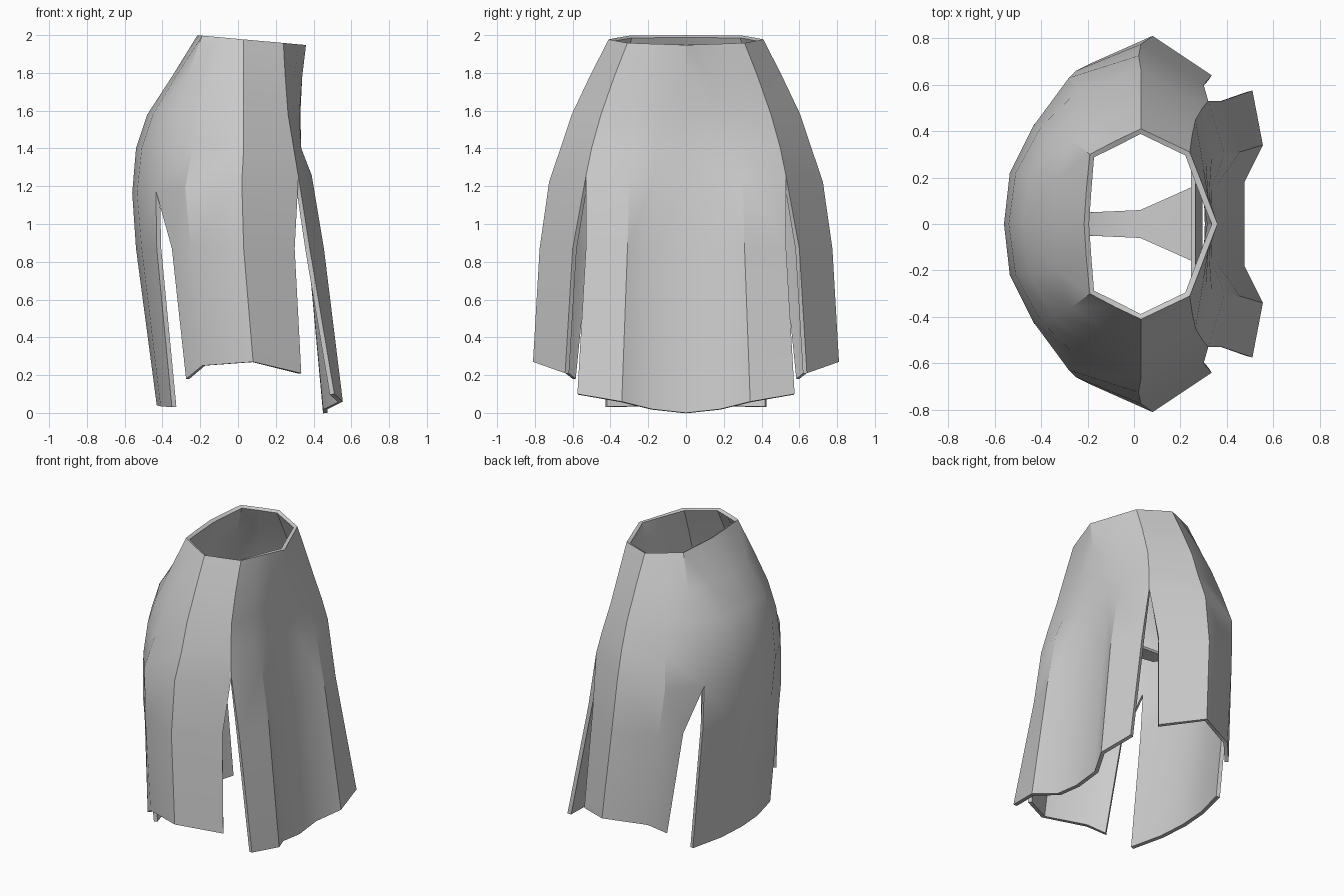
import bpy, bmesh, math

if "Cube" in bpy.data.objects:
    bpy.data.objects.remove(bpy.data.objects["Cube"])

cloth = bpy.data.materials.new("grey_cloth")
cloth.diffuse_color = (0.6, 0.6, 0.6, 1)
cloth.use_nodes = True
cloth.node_tree.nodes["Principled BSDF"].inputs["Base Color"].default_value = cloth.diffuse_color


def finish(name, bm, thickness):
    """Mirror the half shell across y = 0, thicken it inward, smooth by angle."""
    me = bpy.data.meshes.new(name)
    bm.to_mesh(me)
    bm.free()
    me.materials.append(cloth)
    ob = bpy.data.objects.new(name, me)
    bpy.context.collection.objects.link(ob)
    mir = ob.modifiers.new("mirror", 'MIRROR')
    mir.use_axis = (False, True, False)
    mir.merge_threshold = 0.001
    sol = ob.modifiers.new("thickness", 'SOLIDIFY')
    sol.thickness = thickness
    sol.offset = -1
    bpy.ops.object.select_all(action='DESELECT')
    ob.select_set(True)
    bpy.context.view_layer.objects.active = ob
    for m in ("mirror", "thickness"):
        bpy.ops.object.modifier_apply(modifier=m)
    bpy.ops.object.shade_smooth_by_angle(angle=math.radians(28))
    return ob


def strip(bm, top, bottom):
    for i in range(len(top) - 1):
        bm.faces.new((top[i], bottom[i], bottom[i + 1], top[i + 1]))


# Half cross-sections of the hips, front centre to back centre: (x, y)
waist = [(.36, 0), (.321, .1), (.283, .2), (.24, .31), (.03, .41),
         (-.08, .358), (-.19, .3), (-.205, .15), (-.215, 0)]
hip_high = [(.34, 0), (.32, .12), (.3, .24), (.25, .38), (.03, .51),
            (-.14, .45), (-.27, .36), (-.33, .2), (-.35, 0)]
hip_mid = [(.33, 0), (.325, .14), (.31, .27), (.265, .45), (.03, .605),
           (-.2, .52), (-.35, .4), (-.45, .22), (-.48, 0)]
hip_low = [(.335, 0), (.335, .16), (.335, .29), (.295, .5), (.03, .665),
           (-.24, .575), (-.4, .42), (-.51, .22), (-.54, 0)]
slit_top = [(.36, 0), (.36, .17), (.39, .3), (.32, .53), (.02, .725),
            (-.28, .63), (-.435, .42), (-.535, .22), (-.56, 0)]

# Lower panels: first column in the slit row, thigh points (x, y), hem points (x, y, z)
panels = [
    (0, [(.395, 0), (.395, .17), (.455, .31), (.38, .53)],
     [(.475, 0, .0), (.475, .18, .02), (.555, .34, .06), (.51, .575, .1)]),
    (3, [(.3, .6), (.03, .775), (-.25, .66), (-.35, .53)],
     [(.335, .64, .21), (.08, .81, .27), (-.19, .69, .25), (-.275, .6, .18)]),
    (6, [(-.43, .43), (-.51, .21), (-.54, 0)],
     [(-.35, .425, .03), (-.41, .2, .035), (-.43, 0, .04)]),
]

# Skirt: one shell above, three kinds of hanging panel below the slits
bm = bmesh.new()
rows = []
for pts, z, tilt in ((waist, 1.98, -.09), (hip_high, 1.78, 0), (hip_mid, 1.58, 0),
                     (hip_low, 1.4, 0), (slit_top, 1.22, .1)):
    rows.append([bm.verts.new((x, y, z + tilt * x)) for x, y in pts])
for a, b in zip(rows, rows[1:]):
    strip(bm, a, b)
for first, thigh, hem in panels:
    top = rows[-1][first:first + len(thigh)]
    mid = [bm.verts.new((x, y, .87)) for x, y in thigh]
    low = [bm.verts.new(p) for p in hem]
    strip(bm, top, mid)
    strip(bm, mid, low)
finish("slit_skirt", bm, .025)

# Under strap: narrow band passing between the legs from front to back
path = [(.265, .3, 1.64), (.295, .22, 1.4), (.28, .165, 1.24), (.03, .06, 1.15),
        (-.2, .05, 1.17), (-.51, .08, 1.32), (-.46, .1, 1.5)]
bm = bmesh.new()
inner = [bm.verts.new((x, 0, z)) for x, y, z in path]
outer = [bm.verts.new(p) for p in path]
strip(bm, inner, outer)
bmesh.ops.reverse_faces(bm, faces=bm.faces[:])
finish("under_strap", bm, .02)
